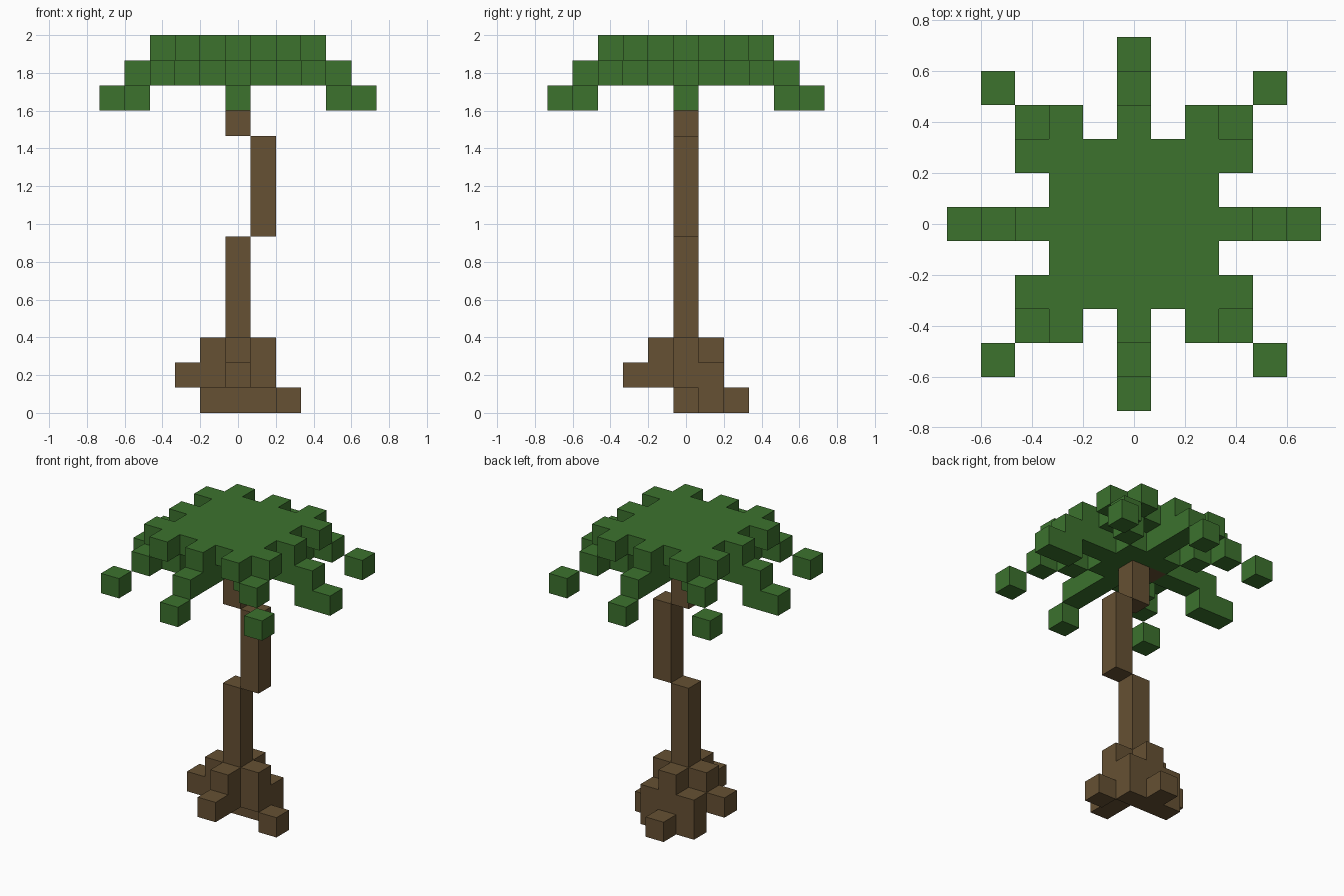
import bpy
import bmesh
from mathutils import Vector

old = bpy.data.objects.get("Cube")
if old:
    bpy.data.objects.remove(old, do_unlink=True)

UNIT = 2 / 15  # edge of one block


def material(name, rgb):
    mat = bpy.data.materials.new(name)
    mat.use_nodes = True
    mat.diffuse_color = (*rgb, 1)
    mat.node_tree.nodes["Principled BSDF"].inputs["Base Color"].default_value = (*rgb, 1)
    return mat


def box(xs, ys, zs):
    """Cells of a solid block, from inclusive (low, high) ranges."""
    return {(x, y, z)
            for x in range(xs[0], xs[1] + 1)
            for y in range(ys[0], ys[1] + 1)
            for z in range(zs[0], zs[1] + 1)}


def spin(cells):
    """Repeat cells in four quarter turns about the vertical axis."""
    out = set()
    for x, y, z in cells:
        for _ in range(4):
            out.add((x, y, z))
            x, y = -y, x
    return out


def build(name, cells, solid, mat):
    """Make a mesh from the exposed faces of the cells."""
    bm = bmesh.new()
    for cell in sorted(cells):
        centre = Vector(cell) + Vector((0, 0, 0.5))
        for axis in range(3):
            for sign in (-1, 1):
                n = Vector((0, 0, 0))
                n[axis] = sign
                if tuple(int(c + d) for c, d in zip(cell, n)) in solid:
                    continue
                u = Vector((0, 0, 0))
                u[(axis + 1) % 3] = 1
                v = n.cross(u)
                corners = [centre + (n + a * u + b * v) / 2
                           for a, b in ((-1, -1), (1, -1), (1, 1), (-1, 1))]
                bm.faces.new([bm.verts.new(c * UNIT) for c in corners])
    bmesh.ops.remove_doubles(bm, verts=bm.verts, dist=0.001)
    mesh = bpy.data.meshes.new(name)
    bm.to_mesh(mesh)
    bm.free()
    mesh.materials.append(mat)
    bpy.context.collection.objects.link(bpy.data.objects.new(name, mesh))


bark = material("bark_brown", (0.133, 0.082, 0.033))
leaf = material("leaf_green", (0.045, 0.168, 0.027))

# Crooked trunk
lower_trunk = box((0, 0), (0, 0), (1, 6))
middle_trunk = box((1, 1), (0, 0), (7, 10))
upper_trunk = box((0, 0), (0, 0), (11, 13)) | {(-1, 0, 13)}

# Root flare with stray root tips
roots = spin(box((1, 1), (0, 0), (1, 2)))
roots |= box((1, 1), (1, 1), (0, 1)) | box((-1, -1), (1, 1), (0, 1))
roots |= {(0, 1, 0), (2, 0, 0), (0, 2, 0), (-2, 0, 1), (0, -2, 1)}

# Flat crown top with notched rim
crown = box((-2, 2), (-2, 2), (14, 14))
crown |= spin({(3, 0, 14), (3, 2, 14), (3, -2, 14)})

# Drooping fronds: straight ribs, diagonal ribs and tips
fronds = spin(box((1, 4), (0, 0), (13, 13)) | {(i, i, 13) for i in (1, 2, 3)})
fronds |= spin({(5, 0, 12), (4, 4, 12)}) | {(4, 0, 12), (-4, 0, 12)}
fronds -= upper_trunk

parts = {
    "lower_trunk": (lower_trunk, bark),
    "middle_trunk": (middle_trunk, bark),
    "upper_trunk": (upper_trunk, bark),
    "roots": (roots, bark),
    "crown_top": (crown, leaf),
    "fronds": (fronds, leaf),
}
solid = set().union(*(cells for cells, _ in parts.values()))
for name, (cells, mat) in parts.items():
    build(name, cells, solid, mat)
